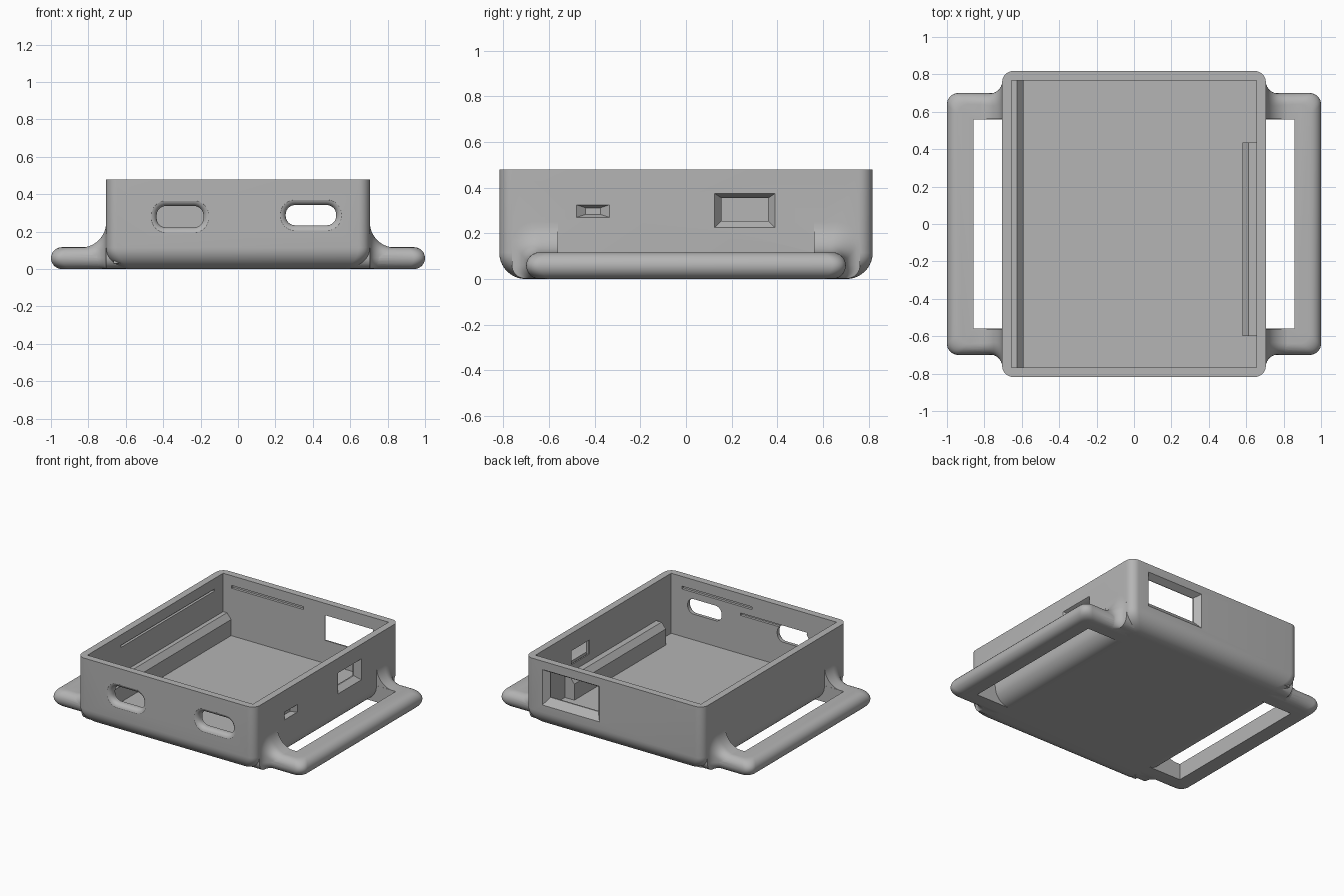
import bpy, bmesh
from math import sin, cos, pi, sqrt, radians
from mathutils import Vector

if "Cube" in bpy.data.objects:
    bpy.data.objects.remove(bpy.data.objects["Cube"])

grey = bpy.data.materials.new("light grey plastic")
grey.use_nodes = True
grey.diffuse_color = (0.46, 0.46, 0.46, 1)
grey.node_tree.nodes["Principled BSDF"].inputs["Base Color"].default_value = (0.46, 0.46, 0.46, 1)


def loft(name, rings):
    """Closed solid skinned through equal-length rings of points."""
    bm = bmesh.new()
    loops = [[bm.verts.new(p) for p in ring] for ring in rings]
    n = len(loops[0])
    for a, b in zip(loops, loops[1:]):
        for i in range(n):
            j = (i + 1) % n
            bm.faces.new((a[i], a[j], b[j], b[i]))
    bm.faces.new(loops[0])
    bm.faces.new(loops[-1])
    bmesh.ops.recalc_face_normals(bm, faces=bm.faces)
    mesh = bpy.data.meshes.new(name)
    bm.to_mesh(mesh)
    bm.free()
    mesh.materials.append(grey)
    obj = bpy.data.objects.new(name, mesh)
    bpy.context.collection.objects.link(obj)
    return obj


def rounded(hx, hy, r, n=8):
    """Rounded rectangle outline as (u, v) pairs."""
    corners = [(1, 1), (-1, 1), (-1, -1), (1, -1)]
    return [(sx * (hx - r) + r * cos(a), sy * (hy - r) + r * sin(a))
            for q, (sx, sy) in enumerate(corners)
            for a in [(q + i / n) * pi / 2 for i in range(n + 1)]]


def box(name, x0, x1, y0, y1, z0, z1):
    outline = [(x0, y0), (x1, y0), (x1, y1), (x0, y1)]
    return loft(name, [[(x, y, z) for x, y in outline] for z in (z0, z1)])


def combine(obj, other, operation):
    mod = obj.modifiers.new("combine", 'BOOLEAN')
    mod.operation, mod.solver, mod.object = operation, 'EXACT', other
    bpy.context.view_layer.update()
    graph = bpy.context.evaluated_depsgraph_get()
    mesh = bpy.data.meshes.new_from_object(obj.evaluated_get(graph))
    obj.modifiers.clear()
    obj.data = mesh
    bpy.data.objects.remove(other)


# Case body: straight walls with a rounded bottom edge
HX, HY, TOP, WALL, FLOOR, R = 0.705, 0.818, 0.48, 0.05, 0.05, 0.115
levels = [(R * (1 - cos(a)), R * (1 - sin(a))) for a in [i * pi / 20 for i in range(11)]]
levels.append((TOP, 0))
case = loft("case_with_handles", [[(x, y, z) for x, y in rounded(HX - d, HY - d, 0.06)]
                                  for z, d in levels])

# Handle frame: pill-edged slab with the grip openings removed
T = 0.0585
frame_rings = []
for i in range(13):
    a = -pi / 2 + i * pi / 12
    d = T * (1 - cos(a))
    frame_rings.append([(x, y, T + T * sin(a)) for x, y in rounded(1 - d, 0.7 - d, 0.06)])
frame = loft("frame", frame_rings)
for s in (-1, 1):
    x0, x1 = sorted((s * 0.5, s * 0.858))
    combine(frame, box("opening", x0, x1, -0.56, 0.56, -0.1, 0.3), 'DIFFERENCE')
combine(case, frame, 'UNION')


# Flared roots where the handle arms meet the walls
def root_section(x, sx, sy):
    t = max(x - HX, 0)

    def flare(r):
        return r - sqrt(max(r * r - max(r - t, 0) ** 2, 0))
    h = 2 * T - 0.002 + flare(0.135)
    w = 0.698 + flare(0.065)
    r = T + 0.3 * flare(0.135)
    arc = [i * pi / 16 for i in range(9)]
    pts = [(0.561, 0.002), (0.561, h)]
    pts += [(w - r + r * sin(a), h - r + r * cos(a)) for a in arc]
    pts += [(w - T + T * cos(a), 0.002 + T - T * sin(a)) for a in arc]
    return [(sx * x, sy * y, z) for y, z in pts]


steps = [0.6] + [HX + 0.14 * (i / 14) ** 1.6 for i in range(15)]
for sx in (-1, 1):
    for sy in (-1, 1):
        combine(case, loft("root", [root_section(x, sx, sy) for x in steps]), 'UNION')

# Hollow interior
combine(case, box("cavity", -HX + WALL, HX - WALL, -HY + WALL, HY - WALL, FLOOR, 1), 'DIFFERENCE')

# Two soft-edged oval ports in the front wall
for cx, cz, hx, hz in ((-0.31, 0.28, 0.125, 0.057), (0.39, 0.288, 0.135, 0.054)):
    f = 0.035
    profile = [(-HY + 0.1, 0)] + [(-HY + f * (1 - sin(a)), f * (1 - cos(a)))
                                  for a in [i * pi / 14 for i in range(7)]]
    profile.append((-HY - 0.01, f))
    rings = [[(cx + u, y, cz + v) for u, v in rounded(hx + d, hz + d, 0.05 + d)]
             for y, d in profile]
    combine(case, loft("port", rings), 'DIFFERENCE')


# Tapered rectangular ports: outer size at the wall face, inner size at depth
def tapered(axis, face, outer, inner, depth):
    def ring(at, r):
        u0, u1, v0, v1 = r
        pts = [(u0, v0), (u1, v0), (u1, v1), (u0, v1)]
        return [(at, u, v) if axis == 'x' else (u, at, v) for u, v in pts]
    rings = [ring(face + 0.02, outer), ring(face, outer), ring(face - min(depth, WALL - 0.01), inner)]
    if depth >= WALL:
        rings.append(ring(face - depth, inner))
    combine(case, loft("port", rings), 'DIFFERENCE')


tapered('x', HX, (0.125, 0.39, 0.225, 0.375), (0.155, 0.36, 0.255, 0.355), 0.1)
tapered('x', HX, (-0.48, -0.335, 0.27, 0.325), (-0.44, -0.375, 0.283, 0.312), 0.03)
tapered('y', HY, (0.113, 0.565, 0.166, 0.42), (0.15, 0.53, 0.215, 0.395), 0.1)

# Shallow snap grooves inside the walls
IX, IY, G = HX - WALL, HY - WALL, 0.018
for groove in ((-0.59, -0.02, IY - 0.02, IY + G, 0.39, 0.41),
               (0.015, 0.57, -IY - G, -IY + 0.02, 0.39, 0.41),
               (-0.42, 0.105, -IY - G, -IY + 0.02, 0.325, 0.342),
               (-IX - G, -IX + 0.02, -0.39, 0.67, 0.39, 0.405)):
    combine(case, box("groove", *groove), 'DIFFERENCE')


# Chamfered support ledges along the side walls
def ledge(name, s, y0, y1, edge):
    section = [(IX + 0.01, 0.03), (IX + 0.01, 0.205), (edge + 0.033, 0.205),
               (edge, 0.165), (edge, 0.03)]
    return loft(name, [[(s * x, y, z) for x, z in section] for y in (y0, y1)])


parts = [case,
         ledge("right_ledge", -1, -IY - 0.01, IY + 0.01, 0.592),
         ledge("left_ledge", 1, -0.6, 0.435, 0.58)]

# Smooth rounded areas, keep crisp edges
for obj in parts:
    bpy.ops.object.select_all(action='DESELECT')
    obj.select_set(True)
    bpy.context.view_layer.objects.active = obj
    bpy.ops.object.shade_smooth_by_angle(angle=radians(28))
